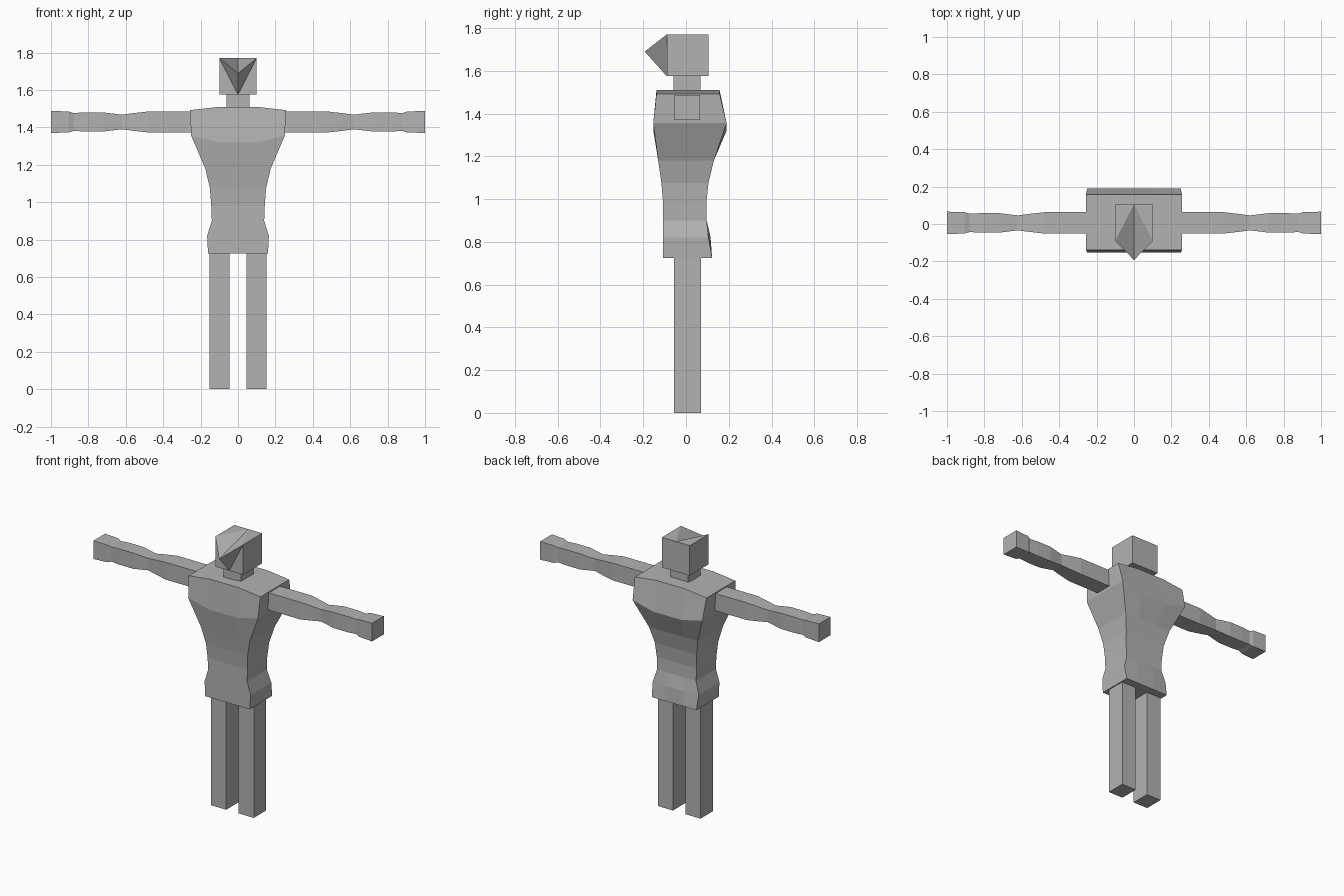
import bpy, bmesh

old = bpy.data.objects.get("Cube")
if old:
    bpy.data.objects.remove(old, do_unlink=True)

grey = bpy.data.materials.new("plain grey")
grey.use_nodes = True
grey.diffuse_color = (0.45, 0.45, 0.45, 1)
grey.node_tree.nodes["Principled BSDF"].inputs["Base Color"].default_value = grey.diffuse_color


def finish(name, bm):
    bmesh.ops.recalc_face_normals(bm, faces=bm.faces)
    mesh = bpy.data.meshes.new(name)
    bm.to_mesh(mesh)
    bm.free()
    mesh.materials.append(grey)
    obj = bpy.data.objects.new(name, mesh)
    bpy.context.collection.objects.link(obj)
    return obj


def loft(name, rings):
    """Skin a list of equal-length closed rings and cap both ends."""
    bm = bmesh.new()
    loops = [[bm.verts.new(p) for p in ring] for ring in rings]
    n = len(loops[0])
    for a, b in zip(loops, loops[1:]):
        for i in range(n):
            j = (i + 1) % n
            bm.faces.new((a[i], a[j], b[j], b[i]))
    bm.faces.new(loops[0])
    bm.faces.new(loops[-1])
    return finish(name, bm)


def box(name, x0, x1, y0, y1, z0, z1):
    return loft(name, [[(x0, y0, z), (x1, y0, z), (x1, y1, z), (x0, y1, z)] for z in (z0, z1)])


# Torso: height, half width, front, back, centre height offset, extra depth at centre back
sections = [
    (0.725, 0.160, -0.107, 0.122, 0, 0),
    (0.82, 0.165, -0.107, 0.105, 0, 0.01),
    (0.90, 0.140, -0.107, 0.097, 0, 0),
    (0.98, 0.143, -0.107, 0.095, 0, 0),
    (1.075, 0.150, -0.115, 0.105, 0, 0),
    (1.18, 0.175, -0.13, 0.13, 0, 0),
    (1.355, 0.250, -0.153, 0.19, -0.035, 0),
    (1.492, 0.257, -0.138, 0.157, 0.018, 0),
]
rings = []
for z, w, front, back, lift, bulge in sections:
    m = w * 0.4
    rings.append([(-w, front, z), (-m, front, z + lift), (m, front, z + lift), (w, front, z),
                  (w, back, z), (m, back + bulge, z + lift), (-m, back + bulge, z + lift), (-w, back, z)])
loft("torso", rings)

# Arms: distance out, inset from the square section
arm = [(0.24, 0.003), (0.48, 0.003), (0.56, 0.012), (0.62, 0.02), (0.72, 0.008),
       (0.82, 0.008), (0.88, 0.011), (0.905, 0.003), (1.0, 0)]
for side, label in ((1, "left"), (-1, "right")):
    loft(label + "_arm", [[(side * x, -0.054 + t, 1.37 + t), (side * x, 0.066 - t, 1.37 + t),
                           (side * x, 0.066 - t, 1.488 - t), (side * x, -0.054 + t, 1.488 - t)]
                          for x, t in arm])
    xs = sorted((side * 0.045, side * 0.153))
    box(label + "_leg", *xs, -0.057, 0.07, 0, 0.73)

box("neck", -0.062, 0.062, -0.058, 0.068, 1.49, 1.59)

# Head: a cube whose front is drawn out to a pointed, creased beak
bm = bmesh.new()
W, F, B, LOW, TOP = 0.1, -0.09, 0.105, 1.575, 1.77
tip = bm.verts.new((0, -0.193, 1.69))
crown = bm.verts.new((0, B, TOP))
chin = bm.verts.new((0, F, LOW))
corners = {}
for s in (-1, 1):
    ft, fb, bt, bb = [bm.verts.new((s * W, y, z)) for y in (F, B) for z in (TOP, LOW)]
    corners[s] = (ft, fb, bt, bb)
    bm.faces.new((ft, fb, bb, bt))
    bm.faces.new((ft, bt, crown))
    bm.faces.new((ft, crown, tip))
    bm.faces.new((ft, tip, chin))
    bm.faces.new((ft, chin, fb))
left, right = corners[1], corners[-1]
bm.faces.new((left[2], left[3], right[3], right[2], crown))
bm.faces.new((left[1], chin, right[1], right[3], left[3]))
finish("head", bm)
